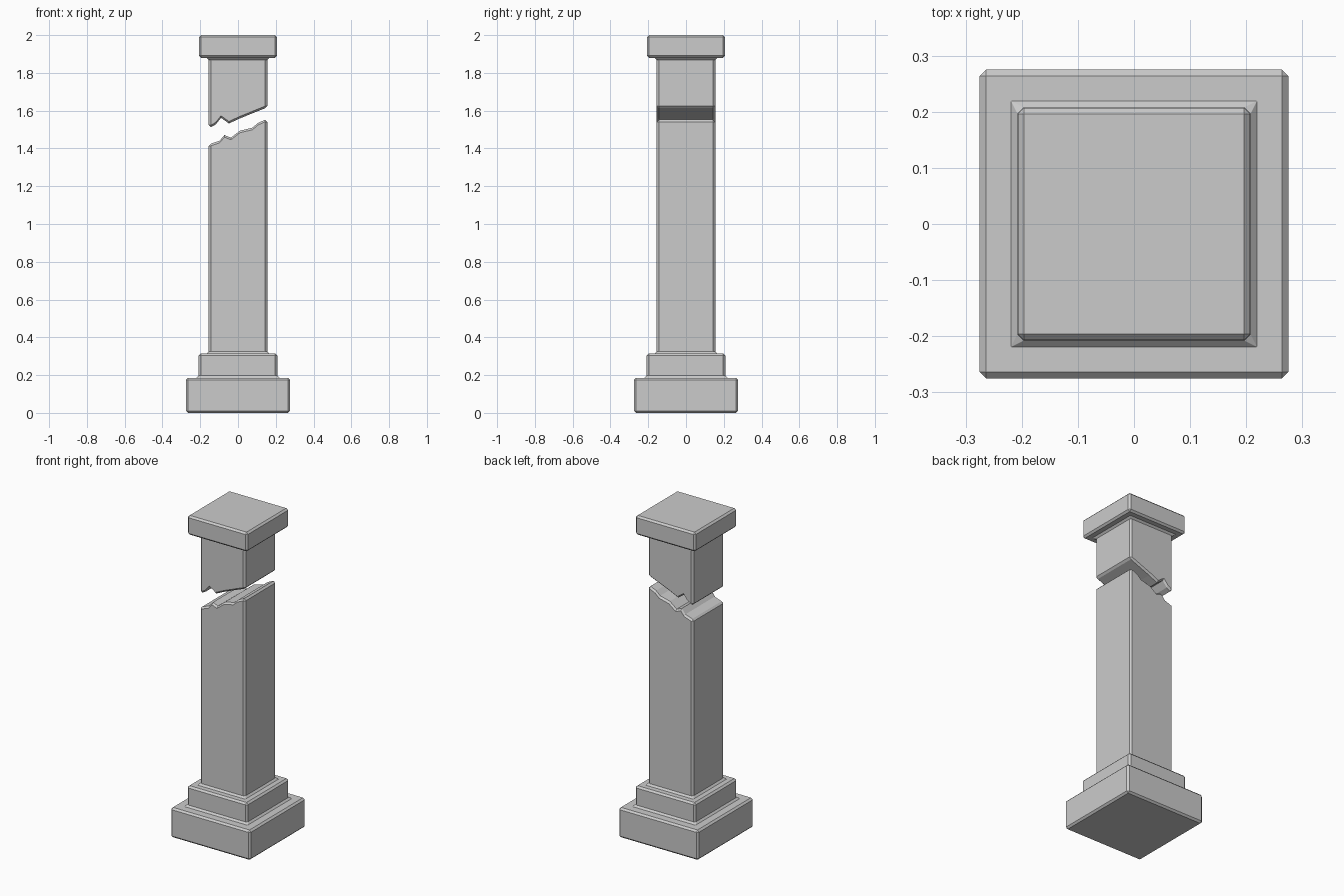
import bpy, bmesh

if "Cube" in bpy.data.objects:
    bpy.data.objects.remove(bpy.data.objects["Cube"])

B = 0.011   # bevel width used on every edge
S = 0.155   # shaft half width


def square_rings(bm, rings, cap_first):
    """Stack square rings (half width, z, corner cut); cap only the outer end."""
    loops = []
    for h, z, c in rings:
        pts = [(-h + c, -h), (h - c, -h), (h, -h + c), (h, h - c),
               (h - c, h), (-h + c, h), (-h, h - c), (-h, -h + c)]
        loops.append([bm.verts.new((x, y, z)) for x, y in pts])
    for a, b in zip(loops, loops[1:]):
        for i in range(8):
            j = (i + 1) % 8
            bm.faces.new((a[i], a[j], b[j], b[i]))
    bm.faces.new(loops[0] if cap_first else loops[-1])


def broken_shaft(bm, z_joint, profile, lift):
    """Square shaft from the joint to a jagged break, with bevelled rims."""
    loops = []
    for y, inset in ((-S, True), (-S + B, False), (S - B, False), (S, True)):
        dz, e = (lift, S - B) if inset else (0, S)
        line = [(x, z + dz) for x, z in profile]
        zl, zr = profile[0][1], profile[-1][1]
        if inset:
            pts = [(-e, z_joint), (-e, zl + lift)] + [(-e, zl + lift)] + line[1:-1] \
                + [(e, zr + lift), (e, zr + lift), (e, z_joint)]
        else:
            pts = [(-e, z_joint), (-e, zl + lift), (-e + B, zl)] + line[1:-1] \
                + [(e - B, zr), (e, zr + lift), (e, z_joint)]
        loops.append([bm.verts.new((x, y, z)) for x, z in pts])
    for a, b in zip(loops, loops[1:]):
        for i in range(len(a) - 1):
            bm.faces.new((a[i], a[i + 1], b[i + 1], b[i]))
    bm.faces.new(loops[0])
    bm.faces.new(loops[-1])


def finish(name, bm):
    bmesh.ops.remove_doubles(bm, verts=bm.verts, dist=0.0005)
    bmesh.ops.recalc_face_normals(bm, faces=bm.faces)
    me = bpy.data.meshes.new(name)
    bm.to_mesh(me)
    bm.free()
    bpy.context.collection.objects.link(bpy.data.objects.new(name, me))


# lower part: two stepped plinths and the tall broken shaft
P, T = 0.275, 0.208
bm = bmesh.new()
square_rings(bm, [
    (P - B, 0, 0), (P, B, B), (P, 0.186 - B, B), (P - B, 0.186, 0),
    (T + B, 0.186, 0), (T, 0.186 + B, B), (T, 0.314 - B, B), (T - B, 0.314, 0),
    (S + B, 0.314, 0), (S, 0.314 + B, B)], True)
broken_shaft(bm, 0.314 + B, [
    (-0.144, 1.425), (-0.097, 1.441), (-0.072, 1.471), (-0.037, 1.457),
    (0.01, 1.494), (0.077, 1.51), (0.105, 1.535), (0.144, 1.552)], -B)
finish("lower_pillar", bm)

# upper part: square cap with the short broken shaft below it
C = 0.207
bm = bmesh.new()
square_rings(bm, [
    (S, 1.88 - B, B), (S + B, 1.88, 0), (C - B, 1.88, 0), (C, 1.88 + B, B),
    (C, 2 - B, B), (C - B, 2, 0)], False)
broken_shaft(bm, 1.88 - B, [
    (-0.144, 1.512), (-0.118, 1.527), (-0.09, 1.562), (-0.048, 1.532),
    (0.01, 1.559), (0.144, 1.613)], B)
finish("upper_pillar", bm)
